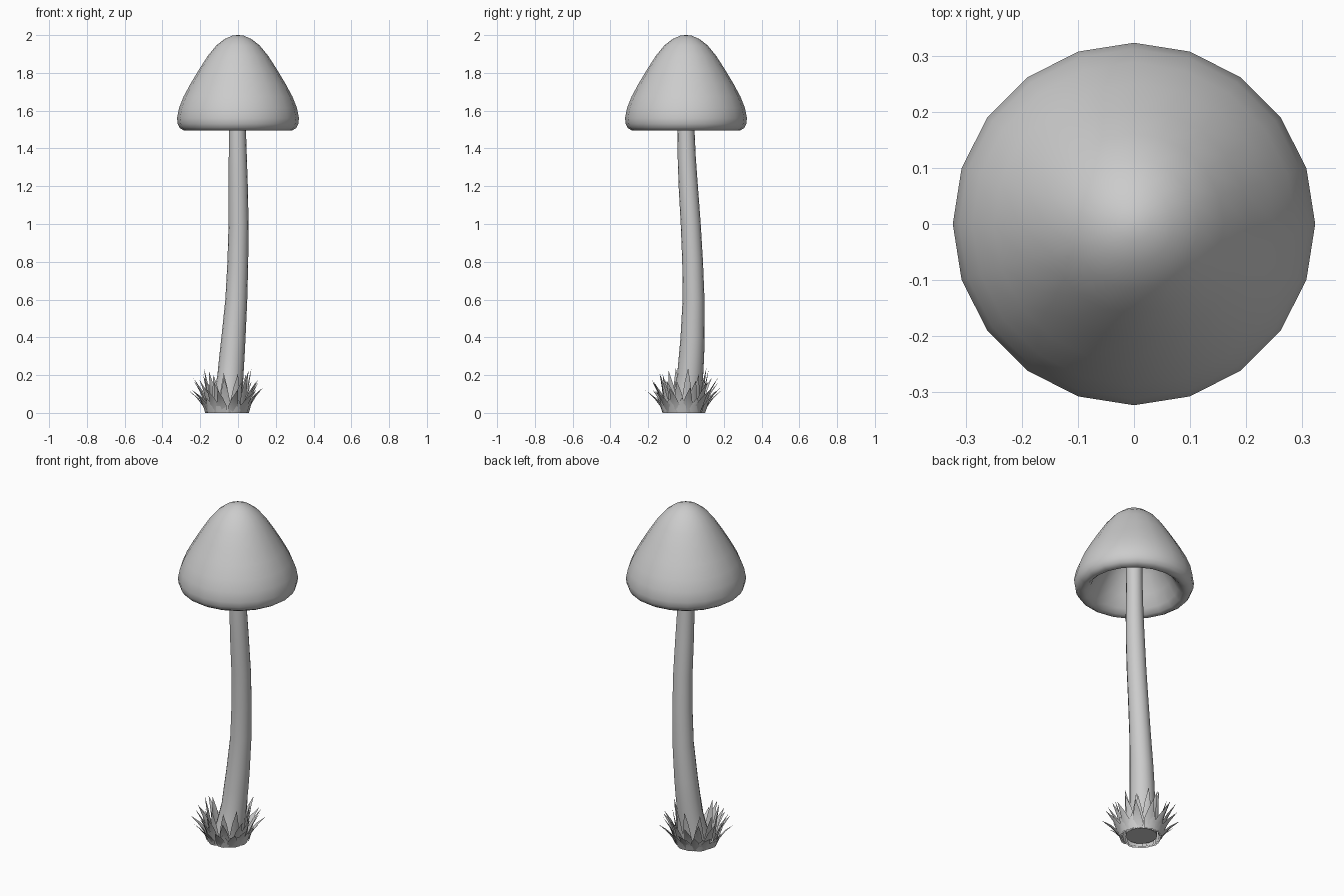
import bpy, bmesh, math, random

if "Cube" in bpy.data.objects:
    bpy.data.objects.remove(bpy.data.objects["Cube"])

random.seed(4)
grey = bpy.data.materials.new("pale grey")
grey.diffuse_color = (0.6, 0.6, 0.6, 1)
grey.use_nodes = True
grey.node_tree.nodes["Principled BSDF"].inputs["Base Color"].default_value = grey.diffuse_color


def finish(bm, name, angle):
    mesh = bpy.data.meshes.new(name)
    bm.to_mesh(mesh)
    bm.free()
    ob = bpy.data.objects.new(name, mesh)
    bpy.context.collection.objects.link(ob)
    mesh.materials.append(grey)
    bpy.ops.object.select_all(action='DESELECT')
    ob.select_set(True)
    bpy.context.view_layer.objects.active = ob
    bpy.ops.object.shade_smooth_by_angle(angle=math.radians(angle))
    return ob


def loft(name, rings, sides, angle=60):
    """Skin stacked circles given as (x, y, z, radius), closing both ends."""
    bm = bmesh.new()
    loops = []
    for x, y, z, r in rings:
        loops.append([bm.verts.new((x + r * math.cos(i * math.tau / sides),
                                    y + r * math.sin(i * math.tau / sides), z))
                      for i in range(sides)])
    for a, b in zip(loops, loops[1:]):
        for i in range(sides):
            j = (i + 1) % sides
            bm.faces.new((a[i], a[j], b[j], b[i]))
    bm.faces.new(loops[0][::-1])
    bm.faces.new(loops[-1])
    bmesh.ops.recalc_face_normals(bm, faces=bm.faces)
    return finish(bm, name, angle)


# Cap: hollow bell with a rolled rim, from the inner ceiling round to the top
cap_profile = [(0.04, 1.79), (0.09, 1.76), (0.15, 1.68), (0.20, 1.59),
               (0.235, 1.525), (0.26, 1.5), (0.285, 1.494), (0.308, 1.508),
               (0.319, 1.53), (0.323, 1.56), (0.312, 1.615), (0.288, 1.675),
               (0.25, 1.745), (0.205, 1.82), (0.16, 1.89), (0.115, 1.945),
               (0.07, 1.98), (0.03, 1.997), (0.006, 2.0)]
loft("cap", [(0, 0, z, r) for r, z in cap_profile], 20, 80)

# Stem: gently bending tapered tube
stem_rings = [(-0.06, -0.01, 0.01, 0.085), (-0.052, 0.008, 0.1, 0.076),
              (-0.04, 0.022, 0.2, 0.069), (-0.032, 0.029, 0.3, 0.067),
              (-0.024, 0.035, 0.4, 0.064), (-0.009, 0.04, 0.6, 0.058),
              (-0.001, 0.035, 0.8, 0.055), (0.003, 0.025, 1.0, 0.053),
              (0.001, 0.012, 1.2, 0.051), (-0.001, 0.004, 1.35, 0.048),
              (-0.003, 0.0, 1.5, 0.045), (0, 0, 1.8, 0.043)]
loft("stem", stem_rings, 16)

# Grass tuft: layered rings of pointed, outward-curving blades
CX, CY = -0.058, -0.012


def blade(bm, ang, base_r, tip_r, tip_z, width):
    sections = ((0, 0.75), (0.3, 1.0), (0.65, 0.6), (1, 0))
    prev = None
    for t, w in sections:
        r = base_r + (tip_r - base_r) * t ** 1.6
        z = tip_z * t
        row = []
        for side in ((-1, 0, 1) if w else (0,)):
            rr = r + (0.008 * w if side == 0 else 0)      # centre fold
            off = side * w * width / 2
            row.append(bm.verts.new((
                CX + rr * math.cos(ang) - off * math.sin(ang),
                CY + rr * math.sin(ang) + off * math.cos(ang), z)))
        if prev:
            for i in (0, 1):
                if w:
                    bm.faces.new((prev[i], prev[i + 1], row[i + 1], row[i]))
                else:
                    bm.faces.new((prev[i], prev[i + 1], row[0]))
        prev = row


bm = bmesh.new()
# count, base radius, tip radius, tip height, width
layers = [(10, 0.110, 0.150, 0.085, 0.065), (13, 0.106, 0.208, 0.130, 0.055),
          (13, 0.102, 0.185, 0.185, 0.055), (11, 0.096, 0.135, 0.230, 0.055)]
for k, (n, base_r, tip_r, tip_z, width) in enumerate(layers):
    for i in range(n):
        ang = (i + 0.37 * k + random.uniform(-0.2, 0.2)) * math.tau / n
        blade(bm, ang, base_r, tip_r * random.uniform(0.93, 1.04),
              tip_z * random.uniform(0.88, 1.05), width)
finish(bm, "grass_blades", 40)
